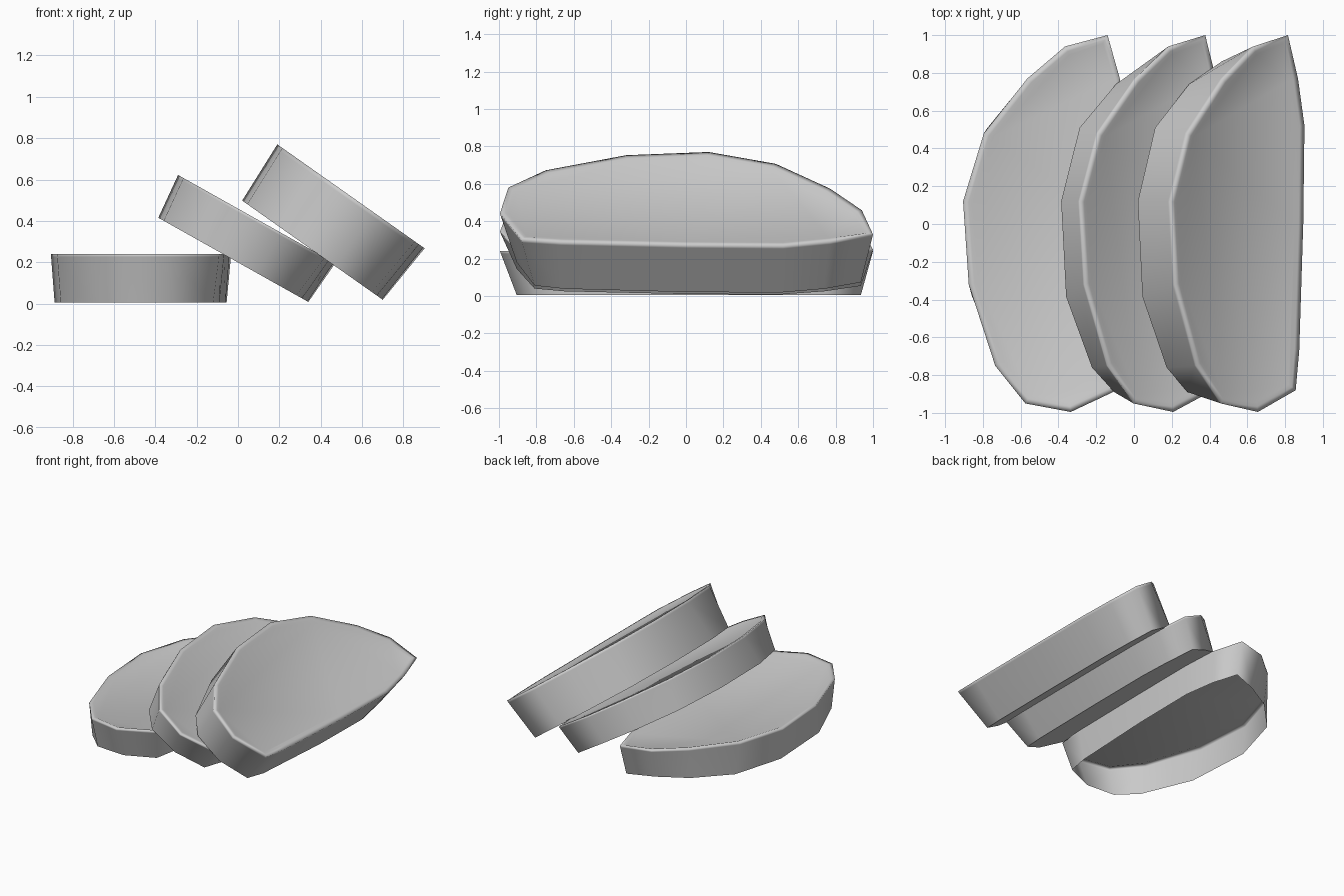
import bpy, bmesh
from math import radians
from mathutils import Matrix

if "Cube" in bpy.data.objects:
    bpy.data.objects.remove(bpy.data.objects["Cube"])

# Slice outlines in the slice's own plane: top rim and slightly smaller base
TOP = [(0.765, 1.0), (0.54, 0.94), (0.34, 0.77), (0.11, 0.48), (0.0, 0.12),
       (0.03, -0.32), (0.17, -0.75), (0.33, -0.95), (0.57, -0.995),
       (0.815, -0.88), (0.838, -0.67), (0.864, 0.0), (0.872, 0.52), (0.83, 0.77)]
BASE = [(0.755, 0.935), (0.56, 0.86), (0.35, 0.74), (0.13, 0.51), (0.018, 0.12),
        (0.048, -0.385), (0.205, -0.76), (0.34, -0.89), (0.57, -0.905),
        (0.785, -0.81), (0.815, -0.65), (0.845, 0.0), (0.85, 0.5), (0.815, 0.74)]


def make_slice(name, x, z, tilt, thickness, closed):
    """Slab hanging below its rim at (x, z), tilted about y."""
    bm = bmesh.new()

    def ring(t):
        return [bm.verts.new((a + (c - a) * t, b + (d - b) * t, -thickness * t))
                for (a, b), (c, d) in zip(TOP, BASE)]

    # side wall, with a tight loop near the rim to keep the edge crisp
    rings = [ring(t) for t in (0, 0.06, 1)]
    n = len(TOP)
    for hi, lo in zip(rings, rings[1:]):
        for i in range(n):
            j = (i + 1) % n
            bm.faces.new((hi[i], lo[i], lo[j], hi[j]))
    # cut face with a narrow rim band and a very shallow dish
    cap = bm.faces.new(rings[0])
    bm.normal_update()
    for width, depth in ((0.03, 0), (0.02, -0.008)):
        bmesh.ops.inset_region(bm, faces=[cap], thickness=width, depth=depth)
    for f in bm.faces:
        f.smooth = True
    # underside of the leaning slices, kept as a sharp edge
    if closed:
        bottom = bm.faces.new(rings[-1][::-1])
        for e in bottom.edges:
            e.smooth = False
    bm.transform(Matrix.Translation((x, 0, z)) @ Matrix.Rotation(radians(tilt), 4, 'Y'))
    mesh = bpy.data.meshes.new(name)
    bm.to_mesh(mesh)
    bm.free()
    obj = bpy.data.objects.new(name, mesh)
    bpy.context.collection.objects.link(obj)


# One flat slice (open underneath) and two leaning on it
make_slice("flat_slice", -0.905, 0.24, 0, 0.235, False)
make_slice("middle_slice", -0.29, 0.622, 29.3, 0.227, True)
make_slice("thick_slice", 0.19, 0.77, 35.2, 0.32, True)
